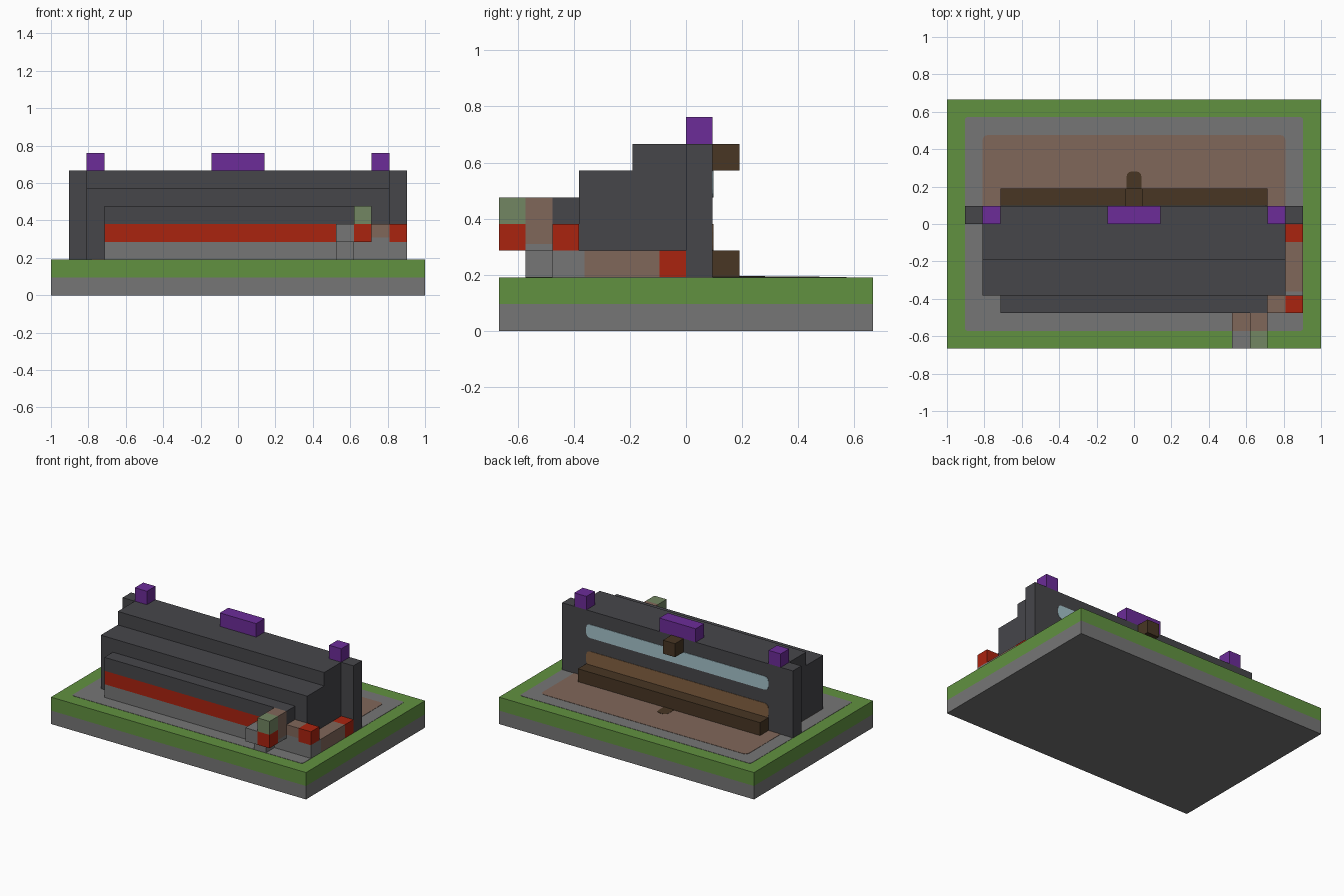
import bpy
import bmesh

U = 2 / 21  # one block

cube = bpy.data.objects.get("Cube")
if cube:
    bpy.data.objects.remove(cube, do_unlink=True)


def material(name, rgb):
    # 8-bit display colour to linear
    lin = [((c / 255 + 0.055) / 1.055) ** 2.4 for c in rgb] + [1.0]
    m = bpy.data.materials.new(name)
    m.use_nodes = True
    m.diffuse_color = lin
    m.node_tree.nodes["Principled BSDF"].inputs["Base Color"].default_value = lin
    return m


STONE = material("stone grey", (118, 118, 118))
GRASS = material("grass green", (97, 145, 64))
EARTH = material("earth brown", (128, 103, 90))
SLATE = material("dark slate", (70, 70, 74))
PURPLE = material("purple", (108, 44, 153))
RED = material("brick red", (170, 35, 15))
BARK = material("dark brown", (72, 54, 36))
GLASS = material("pale blue", (165, 195, 203))
WOOD = material("wood brown", (132, 98, 66))
SAGE = material("sage green", (114, 134, 98))


def finish(bm, name, mat):
    bmesh.ops.recalc_face_normals(bm, faces=bm.faces)
    mesh = bpy.data.meshes.new(name)
    bm.to_mesh(mesh)
    bm.free()
    mesh.materials.append(mat)
    obj = bpy.data.objects.new(name, mesh)
    bpy.context.collection.objects.link(obj)
    return obj


def box(name, mat, x, y, z, round_axis=None, radius=0.3):
    """Box from (low, high) block ranges; edges along round_axis may be rounded."""
    bm = bmesh.new()
    bmesh.ops.create_cube(bm, size=1)
    for v in bm.verts:
        for i, (lo, hi) in enumerate((x, y, z)):
            v.co[i] = U * (hi if v.co[i] > 0 else lo)
    if round_axis is not None:
        def along(e):
            d = e.verts[0].co - e.verts[1].co
            return abs(d[round_axis]) > 0.99 * d.length
        bmesh.ops.bevel(bm, geom=[e for e in bm.edges if along(e)],
                        offset=radius * U, segments=3, profile=0.5, affect='EDGES')
    return finish(bm, name, mat)


def extruded(name, mat, profile, x):
    """Side profile of (y, z) block points swept across x."""
    bm = bmesh.new()
    face = bm.faces.new([bm.verts.new((x[0] * U, y * U, z * U)) for y, z in profile])
    moved = bmesh.ops.extrude_face_region(bm, geom=[face])["geom"]
    verts = [g for g in moved if isinstance(g, bmesh.types.BMVert)]
    bmesh.ops.translate(bm, verts=verts, vec=((x[1] - x[0]) * U, 0, 0))
    return finish(bm, name, mat)


# Ground slab and painted ground areas
box("base_stone", STONE, (-10.5, 10.5), (-7, 7), (0, 1))
box("base_grass", GRASS, (-10.5, 10.5), (-7, 7), (1, 2))
box("paving", STONE, (-9.5, 9.5), (-6, 6), (1.98, 2.02), 2, 0.15)
box("earth_yard", EARTH, (-8.5, 8.5), (-4, 5), (1.99, 2.04), 2)
box("doorstep_mark", BARK, (-0.42, 0.42), (1.5, 2.95), (2, 2.06), 2)

# Main building: stepped body and wide back wall
extruded("stepped_body", SLATE,
         [(0, 2), (0, 7), (-2, 7), (-2, 6), (-4, 6), (-4, 2)], (-8.5, 8.5))
box("back_wall", SLATE, (-9.5, 9.5), (0, 1), (2, 7))
box("back_window", GLASS, (-7.5, 7.5), (0.97, 1.03), (5, 6), 1)
box("back_panel", WOOD, (-7.5, 7.5), (0.97, 1.03), (2.9, 4), 1)
box("back_bench", BARK, (-7.5, 7.5), (1, 2), (2, 3))
box("back_lamp", BARK, (-0.5, 0.5), (1, 2), (6, 7))

# Front terrace in three courses
box("terrace_curb", STONE, (-7.5, 9.5), (-5, -4), (2, 3))
box("terrace_stripe", RED, (-7.5, 7.5), (-5, -4), (3, 4))
box("terrace_ledge", SLATE, (-7.5, 7.5), (-5, -4), (4, 5))

# Roof blocks
box("roof_block_centre", PURPLE, (-1.5, 1.5), (0, 1), (7, 8))
for side, sx in (("left", 1), ("right", -1)):
    box("roof_block_" + side, PURPLE, sorted((7.5 * sx, 8.5 * sx)), (0, 1), (7, 8))

# Low wall along the left side
box("side_curb_stone", STONE, (8.5, 9.5), (-4, -3.8), (2, 3))
box("side_curb", EARTH, (8.5, 9.5), (-3.8, -1), (2, 3))
box("side_end_block", RED, (8.5, 9.5), (-1, 0), (2, 3))
box("corner_block_foot", STONE, (7.5, 8.5), (-5, -4), (3, 3.25))
box("corner_block", EARTH, (7.5, 8.5), (-5, -4), (3.25, 4))
box("corner_end_block", RED, (8.5, 9.5), (-5, -4), (3, 4))

# Small porch of blocks at the front
box("porch_post", STONE, (5.5, 6.5), (-6, -5), (2, 3))
box("porch_floor", STONE, (5.5, 7.5), (-6, -5), (3, 3.25))
box("porch_low_block", EARTH, (5.5, 6.5), (-6, -5), (3.25, 4))
box("porch_tall_block", EARTH, (6.5, 7.5), (-6, -5), (3.25, 5))
box("porch_front_stone", STONE, (5.5, 6.5), (-7, -6), (3, 4))
box("porch_front_red", RED, (6.5, 7.5), (-7, -6), (3, 4))
box("porch_front_cap", SAGE, (6.5, 7.5), (-7, -6), (4, 5))
